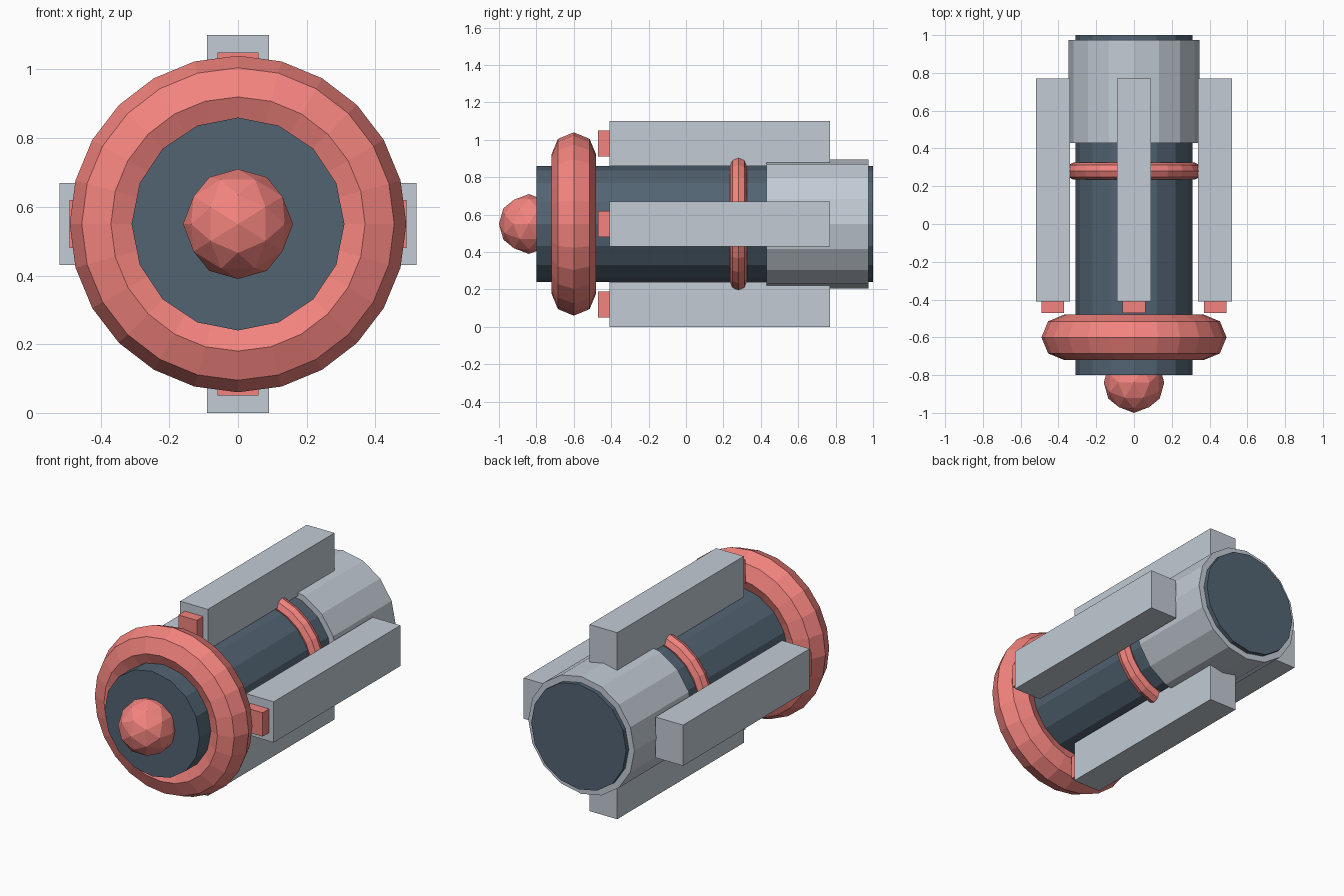
import bpy, bmesh, math
from mathutils import Matrix, Vector

if "Cube" in bpy.data.objects:
    bpy.data.objects.remove(bpy.data.objects["Cube"])

AXIS_Z = 0.55                                # height of the long axis
AIM = Matrix.Rotation(math.pi / 2, 4, 'X')   # turns z-built shapes to lie along y


def material(name, color):
    m = bpy.data.materials.new(name)
    m.diffuse_color = (*color, 1)
    m.use_nodes = True
    m.node_tree.nodes["Principled BSDF"].inputs["Base Color"].default_value = m.diffuse_color
    return m


RED = material("coral_red", (0.90, 0.23, 0.21))
DARK = material("slate_blue", (0.085, 0.127, 0.17))
SILVER = material("light_silver", (0.54, 0.60, 0.66))


def finish(name, bm, mat):
    bmesh.ops.recalc_face_normals(bm, faces=bm.faces)
    mesh = bpy.data.meshes.new(name)
    bm.to_mesh(mesh)
    bm.free()
    mesh.materials.append(mat)
    ob = bpy.data.objects.new(name, mesh)
    bpy.context.collection.objects.link(ob)
    return ob


def tube(name, radius, y0, y1, mat, sides=16):
    bm = bmesh.new()
    place = Matrix.Translation((0, (y0 + y1) / 2, AXIS_Z)) @ AIM
    bmesh.ops.create_cone(bm, cap_ends=True, segments=sides, radius1=radius,
                          radius2=radius, depth=y1 - y0, matrix=place)
    return finish(name, bm, mat)


def ring(name, major, minor, y, mat, around=24, section=8):
    bm = bmesh.new()
    loops = []
    for i in range(around):
        a = math.tau * i / around
        loop = []
        for j in range(section):
            b = math.tau * j / section
            r = major + minor * math.cos(b)
            loop.append(bm.verts.new((r * math.cos(a), y + minor * math.sin(b),
                                      AXIS_Z + r * math.sin(a))))
        loops.append(loop)
    for i in range(around):
        p, q = loops[i], loops[(i + 1) % around]
        for j in range(section):
            k = (j + 1) % section
            bm.faces.new((p[j], q[j], q[k], p[k]))
    return finish(name, bm, mat)


def box(name, x, z, width, height, y0, y1, mat):
    bm = bmesh.new()
    place = Matrix.Translation((x, (y0 + y1) / 2, z)) @ Matrix.Diagonal((width, y1 - y0, height, 1))
    bmesh.ops.create_cube(bm, size=1, matrix=place)
    return finish(name, bm, mat)


# Main barrel and rear collar
tube("body", 0.31, -0.80, 1.00, DARK)
tube("rear_collar", 0.346, 0.43, 0.975, SILVER)

# Large front ring and slim band around the barrel
ring("front_ring", 0.37, 0.12, -0.60, RED)
ring("body_band", 0.32, 0.045, 0.28, RED)

# Faceted nose ball, turned so an edge midpoint faces each axis
bm = bmesh.new()
turn = Matrix.Rotation(-math.atan(0.618), 4, 'Y')
bmesh.ops.create_icosphere(bm, subdivisions=2, radius=0.16,
                           matrix=Matrix.Translation((0, -0.84, AXIS_Z)) @ turn)
finish("nose_ball", bm, RED)

# Four upright-section rails with a small red tip on each
for side, dx, dz in (("right", 1, 0), ("top", 0, 1), ("left", -1, 0), ("bottom", 0, -1)):
    x, z = 0.43 * dx, AXIS_Z + 0.43 * dz
    box(f"{side}_rail", x, z, 0.18, 0.24, -0.41, 0.77, SILVER)
    box(f"{side}_rail_tip", x, z, 0.12, 0.14, -0.47, -0.39, RED)
